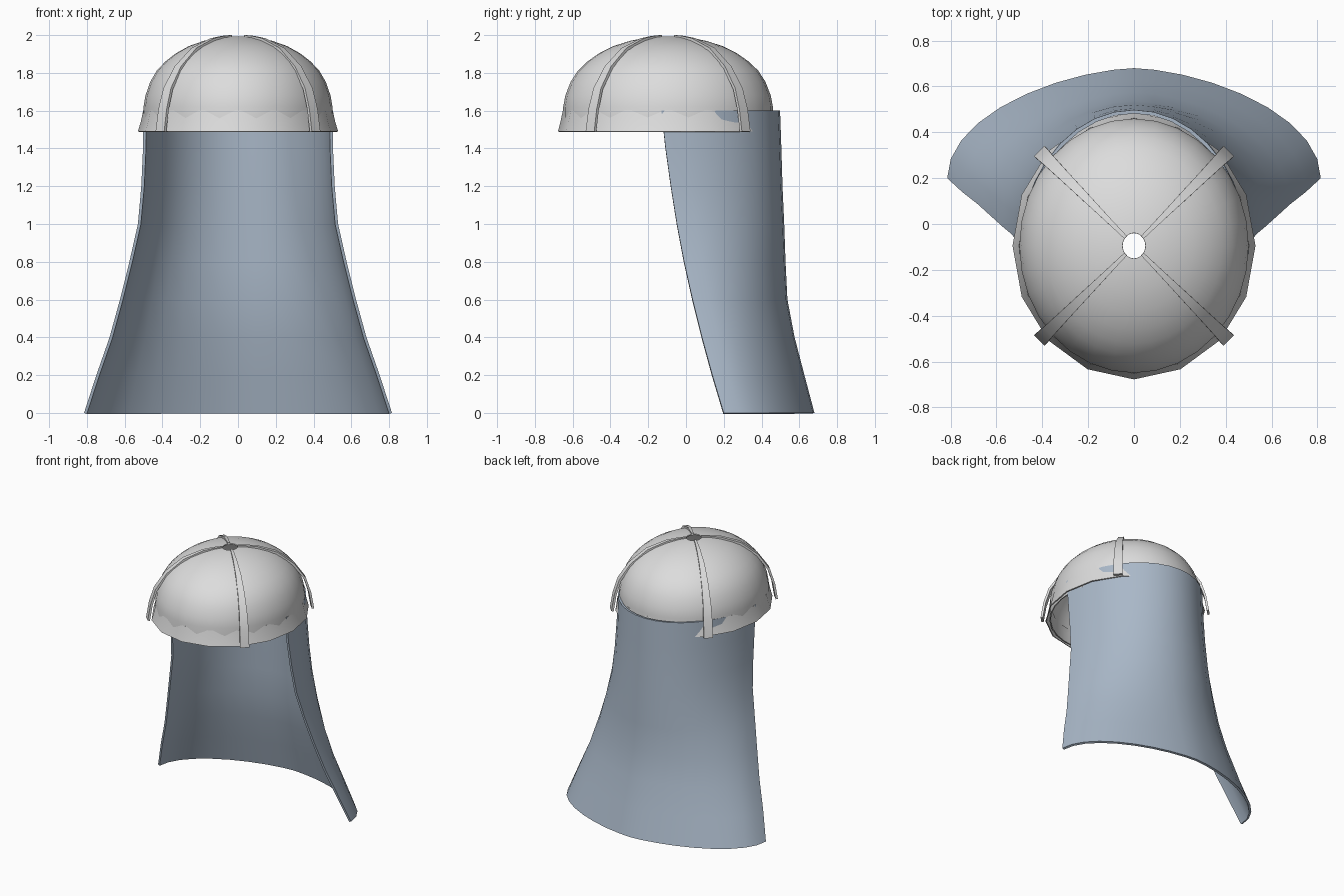
import bpy
from math import sin, cos, pi, radians
from mathutils import Vector

cube = bpy.data.objects.get("Cube")
if cube:
    bpy.data.objects.remove(cube, do_unlink=True)

CENTRE_Y = -0.095  # centre of the cap


def material(name, rgb):
    mat = bpy.data.materials.new(name)
    mat.use_nodes = True
    mat.diffuse_color = (*rgb, 1)
    mat.node_tree.nodes["Principled BSDF"].inputs["Base Color"].default_value = (*rgb, 1)
    return mat


def sheet(name, rows, mat, thickness, closed=False):
    """Skin rows of points, thicken the sheet inward and smooth it."""
    n = len(rows[0])
    verts = [p for row in rows for p in row]
    faces = []
    for r in range(len(rows) - 1):
        for i in range(n if closed else n - 1):
            j = (i + 1) % n
            faces.append((r * n + i, r * n + j, (r + 1) * n + j, (r + 1) * n + i))
    mesh = bpy.data.meshes.new(name)
    mesh.from_pydata(verts, [], faces)
    mesh.materials.append(mat)
    obj = bpy.data.objects.new(name, mesh)
    bpy.context.collection.objects.link(obj)
    solid = obj.modifiers.new("thickness", 'SOLIDIFY')
    solid.thickness = thickness
    solid.offset = -1
    bpy.ops.object.select_all(action='DESELECT')
    obj.select_set(True)
    bpy.context.view_layer.objects.active = obj
    bpy.ops.object.modifier_apply(modifier=solid.name)
    bpy.ops.object.shade_smooth_by_angle(angle=radians(40))


def ring(rx, ry, z, sides):
    angles = [2 * pi * i / sides for i in range(sides)]
    return [(rx * cos(a), CENTRE_Y + ry * sin(a), z) for a in angles]


def cape_arc(z, rx, front, back, sides=18):
    """Half ellipse around the back, more pointed at the hem."""
    power = 1.25 - 0.25 * min(z, 1)
    points = []
    for i in range(sides + 1):
        a = pi * i / sides
        c = cos(a)
        x = rx * abs(c) ** power * (1 if c > 0 else -1)
        points.append((x, front + (back - front) * sin(a), z))
    return points


shell_grey = material("pale_grey", (0.72, 0.72, 0.72))
cloth_blue = material("cloth_blue_grey", (0.40, 0.48, 0.58))

# Cap dome, open at the crown and below: (radius fraction, height)
dome = [(1.0, 1.49), (1.0, 1.62), (0.98, 1.68), (0.93, 1.752), (0.86, 1.812), (0.77, 1.86),
        (0.66, 1.903), (0.52, 1.942), (0.36, 1.97), (0.2, 1.988), (0.1, 1.992)]
sheet("cap_dome", [ring(0.5 * f, 0.555 * f, z, 32) for f, z in dome],
      shell_grey, 0.008, closed=True)

# Flared faceted brim band
band = [(0.53, 0.583, 1.49), (0.515, 0.57, 1.54), (0.502, 0.557, 1.6)]
sheet("brim_band", [ring(rx, ry, z, 16) for rx, ry, z in band],
      shell_grey, 0.008, closed=True)

# Four straps from crown to brim: (radius, height, half width)
path = [(0.585, 1.49, 0.032), (0.565, 1.61, 0.031), (0.53, 1.72, 0.028), (0.45, 1.835, 0.024),
        (0.33, 1.932, 0.019), (0.19, 1.984, 0.013), (0.11, 1.996, 0.01), (0.052, 2.0, 0.008)]
for side, sx in (("left", 1), ("right", -1)):
    for end, sy in (("front", -1), ("back", 1)):
        out = Vector((sx, sy, 0)).normalized()
        across = Vector((-out.y, out.x, 0))
        middle = Vector((0, CENTRE_Y, 0))
        rows = [[middle + out * r + across * (w * s) + Vector((0, 0, z)) for s in (-1, 1)]
                for r, z, w in path]
        sheet(f"strap_{end}_{side}", rows, shell_grey, 0.016)

# Neck cape: (height, half width, front edge y, back y), flaring to the hem
cape = [(0.0, 0.815, 0.20, 0.68), (0.2, 0.75, 0.14, 0.627), (0.4, 0.68, 0.085, 0.575),
        (0.6, 0.625, 0.035, 0.537), (0.8, 0.575, -0.01, 0.527), (1.0, 0.53, -0.048, 0.52),
        (1.2, 0.512, -0.08, 0.511), (1.4, 0.503, -0.108, 0.505), (1.6, 0.5, -0.13, 0.498)]
sheet("neck_cape", [cape_arc(*level) for level in cape], cloth_blue, 0.016)
